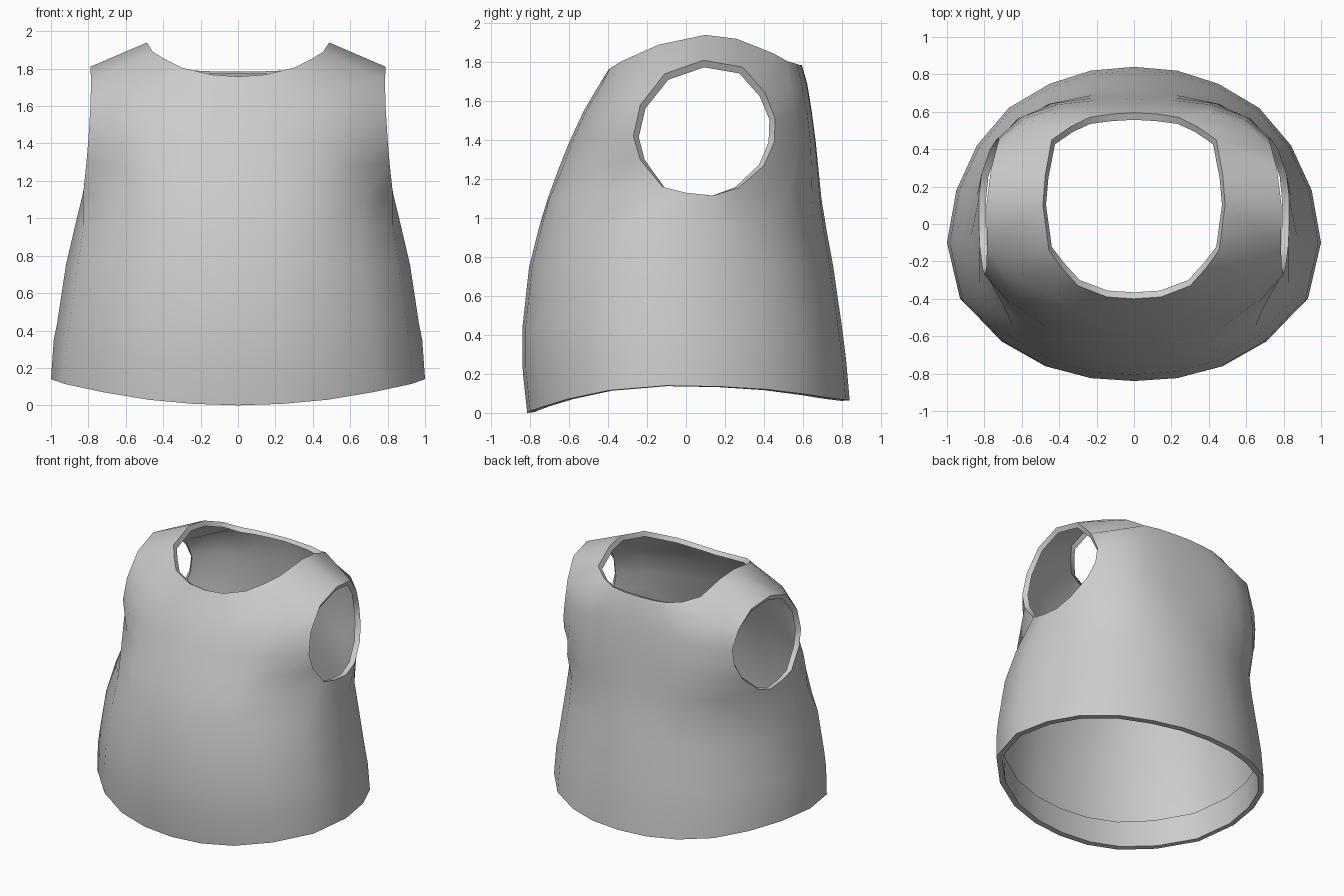
import bpy, bmesh, math

if "Cube" in bpy.data.objects:
    bpy.data.objects.remove(bpy.data.objects["Cube"])

# Half outlines run from front centre (column 0) to back centre (column 11)
HEM = [(0, -.815, 0), (.24, -.80, .008), (.48, -.74, .03), (.72, -.61, .07),
       (.93, -.40, .115), (1.0, -.10, .14), (.95, .18, .135), (.84, .42, .12),
       (.67, .62, .095), (.45, .75, .075), (.23, .82, .067), (0, .84, .065)]
NECK = [(0, -.40, 1.758), (.145, -.39, 1.768), (.30, -.33, 1.805), (.39, -.23, 1.85),
        (.455, -.14, 1.89), (.487, .10, 1.94), (.475, .26, 1.92), (.44, .45, 1.845),
        (.34, .52, 1.805), (.24, .57, 1.79), (.12, .588, 1.785), (0, .595, 1.785)]

# Armhole edge: front side and back side going up, plus middle points of its ends
ARM_FRONT = [(.825, -.12, 1.16), (.81, -.235, 1.30), (.80, -.27, 1.42),
             (.79, -.235, 1.58), (.785, -.11, 1.74)]
ARM_BACK = [(.815, .27, 1.155), (.77, .40, 1.27), (.735, .453, 1.39),
            (.72, .458, 1.51), (.735, .405, 1.645)]
ARM_BOTTOM = [(.83, .0, 1.13), (.83, .14, 1.115)]
ARM_TOP = [(.79, .09, 1.81), (.765, .29, 1.775)]

# Centre lines of the chest and back (y, z) beside the armhole
CHEST = [(-.71, 1.10), (-.655, 1.25), (-.595, 1.40), (-.525, 1.55), (-.46, 1.66)]
SPINE = [(.695, 1.10), (.68, 1.25), (.665, 1.40), (.645, 1.55), (.622, 1.69)]


def panel(centre, edge, power, wide=.81):
    """Curved row of four points from the centre line towards the armhole."""
    row = []
    for t, fx in zip((0, .25, .5, .75), (0, .28, .56, wide)):
        k = t ** power
        row.append((edge[0] * fx, centre[0] + (edge[1] - centre[0]) * k,
                    centre[1] + (edge[2] - centre[1]) * k))
    return row


def scaled(sx, front, back, z):
    """Hem outline scaled inward at a new height."""
    return [(x * sx, y * (front if y < 0 else back), z) for x, y, _ in HEM]


def blend(a, b, k):
    return [tuple(p + (q - p) * k for p, q in zip(u, v)) for u, v in zip(a, b)]


# Lower body, with a row at the top of the turned-in hem
fold = [(x, y, h[2] + .21) for (x, y, _), h in zip(scaled(.985, 1.028, .978, 0), HEM)]
lower = [HEM, fold, scaled(.967, 1.03, .953, .44), scaled(.92, .988, .90, .75)]

# Upper body: chest and back panels either side of the armhole
upper = []
for i in range(5):
    middle = ARM_BOTTOM if i == 0 else ARM_TOP if i == 4 else [None, None]
    chest = panel(CHEST[i], ARM_FRONT[i], 3 if i == 0 else 2.2, .83 if i == 0 else .81)
    spine = panel(SPINE[i], ARM_BACK[i], 3)
    upper.append(chest + [ARM_FRONT[i]] + middle + [ARM_BACK[i]] + spine[::-1])

# Waist row blends the lower body into the upper body
waist = blend(blend(lower[-1], upper[0], .5), scaled(.87, .925, .85, .97), .5)
rows = lower + [waist] + upper + [NECK]

bm = bmesh.new()
grid = [[bm.verts.new(p) if p else None for p in row] for row in rows]
for r, (a, b) in enumerate(zip(grid, grid[1:])):
    for j in range(11):
        if not (4 <= j < 7 and 5 <= r < 9):     # leave the armhole open
            bm.faces.new((a[j], a[j + 1], b[j + 1], b[j]))
mesh = bpy.data.meshes.new("vest")
bm.to_mesh(mesh)
bm.free()
vest = bpy.data.objects.new("vest", mesh)
bpy.context.collection.objects.link(vest)
bpy.context.view_layer.objects.active = vest
vest.select_set(True)

# Mirror the half, then give the cloth its thickness
mirror = vest.modifiers.new("mirror", 'MIRROR')
mirror.use_clip = True
bpy.ops.object.modifier_apply(modifier="mirror")
count = len(mesh.polygons)
solid = vest.modifiers.new("cloth_thickness", 'SOLIDIFY')
solid.thickness = .04
solid.offset = -1
bpy.ops.object.modifier_apply(modifier="cloth_thickness")

# Keep the inner layer only as the turned-in hem; the other openings keep their rims
bm = bmesh.new()
bm.from_mesh(mesh)
bm.faces.ensure_lookup_table()
inner = [bm.faces[i] for i in range(count, 2 * count) if (i - count) % (count // 2) >= 11]
bmesh.ops.delete(bm, geom=inner, context='FACES')
bm.to_mesh(mesh)
bm.free()
bpy.ops.object.shade_smooth_by_angle(angle=math.radians(62))

cloth = bpy.data.materials.new("grey_cloth")
cloth.diffuse_color = (.6, .6, .6, 1)
cloth.use_nodes = True
cloth.node_tree.nodes["Principled BSDF"].inputs["Base Color"].default_value = cloth.diffuse_color
mesh.materials.append(cloth)
